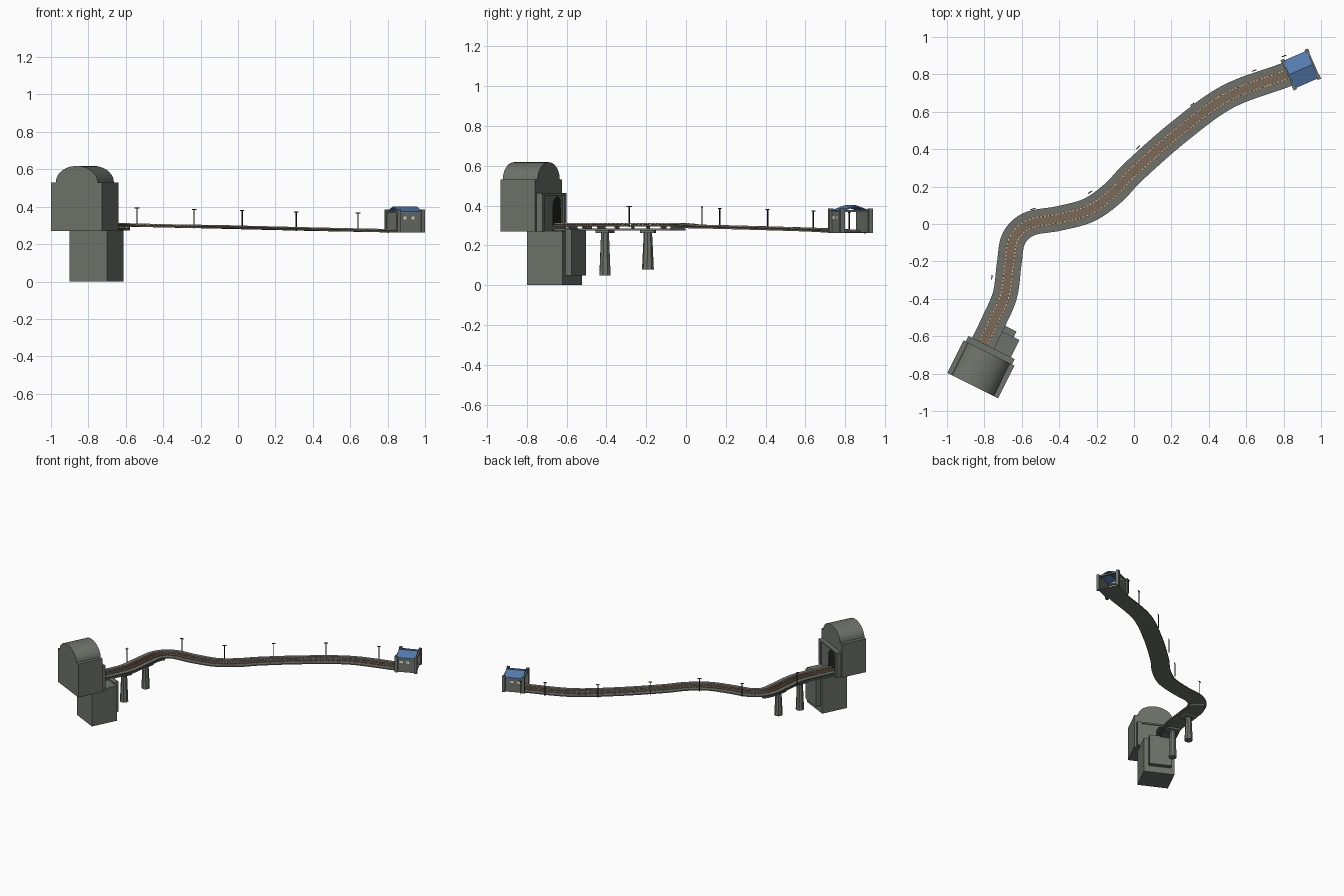
import bpy, bmesh
from math import cos, sin, pi, radians
from mathutils import Matrix, Vector

cube = bpy.data.objects.get("Cube")
if cube:
    bpy.data.objects.remove(cube)


def material(name, rgb):
    m = bpy.data.materials.new(name)
    m.use_nodes = True
    m.diffuse_color = (*rgb, 1)
    m.node_tree.nodes["Principled BSDF"].inputs["Base Color"].default_value = (*rgb, 1)
    return m


STONE = material("grey stone", (0.155, 0.17, 0.145))
BLUE = material("blue roof", (0.09, 0.2, 0.43))
WOOD = material("brown wood", (0.25, 0.12, 0.055))
STEEL = material("pale rail", (0.58, 0.52, 0.46))
DARK = material("dark metal", (0.015, 0.016, 0.015))
GLASS = material("cream window", (0.8, 0.75, 0.58))


def finish(name, bm, mat, frame=Matrix(), smooth=False):
    bmesh.ops.recalc_face_normals(bm, faces=bm.faces)
    me = bpy.data.meshes.new(name)
    bm.to_mesh(me)
    bm.free()
    me.materials.append(mat)
    ob = bpy.data.objects.new(name, me)
    ob.matrix_world = frame
    bpy.context.collection.objects.link(ob)
    if smooth:
        bpy.ops.object.select_all(action='DESELECT')
        ob.select_set(True)
        bpy.context.view_layer.objects.active = ob
        bpy.ops.object.shade_smooth_by_angle(angle=radians(25))
    return ob


def add_box(bm, x0, x1, y0, y1, z0, z1, frame=Matrix()):
    mid = Vector((x0 + x1, y0 + y1, z0 + z1)) / 2
    size = Matrix.Diagonal((x1 - x0, y1 - y0, z1 - z0, 1))
    bmesh.ops.create_cube(bm, size=1, matrix=frame @ Matrix.Translation(mid) @ size)


def box(name, mat, frame, *bounds):
    bm = bmesh.new()
    add_box(bm, *bounds)
    return finish(name, bm, mat, frame)


def prism(name, mat, frame, outline, y0, y1, smooth=False):
    """Extrude an x-z outline along local y."""
    bm = bmesh.new()
    face = bm.faces.new([bm.verts.new((x, y0, z)) for x, z in outline])
    new = bmesh.ops.extrude_face_region(bm, geom=[face])["geom"]
    bmesh.ops.translate(bm, vec=(0, y1 - y0, 0),
                        verts=[v for v in new if isinstance(v, bmesh.types.BMVert)])
    return finish(name, bm, mat, frame, smooth)


def arc(cx, rx, z, rz, n):
    """Half ellipse from the right spring to the left spring."""
    return [(cx + rx * cos(pi * i / n), z + rz * sin(pi * i / n)) for i in range(n + 1)]


def place(x, y, degrees):
    return Matrix.Translation((x, y, 0)) @ Matrix.Rotation(radians(degrees), 4, 'Z')


# Track centre line, smoothed through control points
KNOTS = [Vector(p) for p in (
    (-0.818, -0.662, .303), (-0.752, -0.525, .303), (-0.69, -0.38, .303), (-0.667, -0.21, .303),
    (-0.643, -0.078, .302), (-0.56, 0.0, .301), (-0.4, 0.03, .297), (-0.24, 0.075, .294),
    (-0.11, 0.167, .292), (0, 0.282, .289), (0.24, 0.493, .283), (0.5, 0.68, .277),
    (0.8, 0.793, .271), (0.93, 0.845, .27))]


def spline(points, steps=40):
    pts = [2 * points[0] - points[1], *points, 2 * points[-1] - points[-2]]
    out = []
    for a, b, c, d in zip(pts, pts[1:], pts[2:], pts[3:]):
        for i in range(steps):
            t = i / steps
            out.append((2 * b + (c - a) * t + (2 * a - 5 * b + 4 * c - d) * t * t
                        + (3 * b - a - 3 * c + d) * t ** 3) / 2)
    return out + [points[-1]]


def resample(points, step):
    out, travelled = [points[0]], 0
    for a, b in zip(points, points[1:]):
        travelled += (b - a).length
        if travelled >= step:
            out.append(b)
            travelled -= step
    return out


PATH = resample(spline(KNOTS), 0.02)


def frames(path):
    """A frame at each point: local x to the right, local y ahead."""
    out = []
    for i, p in enumerate(path):
        d = path[min(i + 1, len(path) - 1)] - path[max(i - 1, 0)]
        d.z = 0
        d.normalize()
        side = Vector((d.y, -d.x, 0))
        m = Matrix((side, d, Vector((0, 0, 1)))).transposed().to_4x4()
        out.append(Matrix.Translation(p) @ m)
    return out


FRAMES = frames(PATH)


def sweep(name, mat, path_frames, x0, x1, z0, z1):
    bm = bmesh.new()
    rings = [[bm.verts.new(f @ Vector((x, 0, z)))
              for x, z in ((x0, z0), (x1, z0), (x1, z1), (x0, z1))] for f in path_frames]
    for a, b in zip(rings, rings[1:]):
        for i in range(4):
            j = (i + 1) % 4
            bm.faces.new((a[i], a[j], b[j], b[i]))
    bm.faces.new(rings[0])
    bm.faces.new(rings[-1])
    return finish(name, bm, mat)


# Track bed, sleepers and rails
bed = [f for f in FRAMES if f.translation.y > -0.645 and f.translation.x < 0.86]
sweep("track_bed", STONE, bed, -0.066, 0.066, -0.008, 0)
for side, label in ((-1, "left"), (1, "right")):
    x = side * 0.023
    sweep(label + "_rail", STEEL, FRAMES, x - 0.003, x + 0.003, 0.004, 0.01)
bm = bmesh.new()
for f in FRAMES:
    add_box(bm, -0.035, 0.035, -0.005, 0.005, -0.001, 0.005, f)
finish("sleepers", bm, WOOD)

# Bridge deck, spacer blocks and tapered piers
bridge = [f for f in bed if f.translation.y < -0.04]
sweep("bridge_deck", STONE, bridge, -0.055, 0.055, -0.028, -0.018)
bm = bmesh.new()
for f in bridge[::4]:
    add_box(bm, -0.05, 0.05, -0.004, 0.004, -0.02, -0.006, f)
finish("deck_spacers", bm, STONE)
for label, y, foot in (("near", -0.4, 0.05), ("far", -0.2, 0.08)):
    f = min(FRAMES, key=lambda g: abs(g.translation.y - y))
    base = Matrix.Translation((f.translation.x, f.translation.y, 0)) @ f.to_3x3().to_4x4()
    bm = bmesh.new()
    bmesh.ops.create_cone(bm, cap_ends=True, segments=8, radius1=0.03, radius2=0.021,
                          depth=0.265 - foot,
                          matrix=Matrix.Translation((0, 0, (0.265 + foot) / 2)))
    add_box(bm, -0.045, 0.045, -0.035, 0.035, 0.262, 0.277)
    finish(label + "_bridge_pier", bm, STONE, base)

# Line-side poles with a short crossbar
POLES = ((-0.76, -0.285), (-0.54, 0.08), (-0.235, 0.17), (0.022, 0.41),
         (0.312, 0.64), (0.642, 0.82), (0.802, 0.898))
bm = bmesh.new()
for x, y in POLES:
    spot = Vector((x, y, 0))
    f = min(FRAMES, key=lambda g: (g.translation.xy - spot.xy).length)
    m = f.copy()
    m.translation = (x, y, f.translation.z)
    add_box(bm, -0.0025, 0.0025, -0.0025, 0.0025, -0.01, 0.095, m)
    add_box(bm, -0.0025, 0.0025, -0.013, 0.013, 0.09, 0.095, m)
finish("line_poles", bm, DARK)

# Tunnel block with barrel top, on a lower abutment
TUNNEL = place(-0.8125, -0.764, -26.5)
body = [(-0.152, 0.27), (0.152, 0.27), (0.152, 0.53)] + arc(0, 0.125, 0.53, 0.088, 20) + [(-0.152, 0.53)]
prism("tunnel_block", STONE, TUNNEL, body, -0.112, 0.083, True)
box("abutment", STONE, TUNNEL, -0.107, 0.115, 0.018, 0.218, 0, 0.272)
box("abutment_panel", STONE, TUNNEL, -0.081, 0.081, 0.215, 0.252, 0.05, 0.283)

# Portal wall with an arched mouth, side pillars and coping
MOUTH = -0.048
portal = [(-0.135, 0.27), (-0.135, 0.455), (0.135, 0.455), (0.135, 0.27), (MOUTH + 0.05, 0.27)]
portal += arc(MOUTH, 0.05, 0.39, 0.055, 12) + [(MOUTH - 0.05, 0.27)]
prism("portal_wall", STONE, TUNNEL, portal, 0.08, 0.108)
for label, x in (("left", -0.122), ("right", 0.122)):
    box(label + "_portal_pillar", STONE, TUNNEL, x - 0.014, x + 0.014, 0.08, 0.115, 0.27, 0.452)
box("portal_coping", STONE, TUNNEL, -0.138, 0.138, 0.08, 0.115, 0.45, 0.462)
box("tunnel_darkness", DARK, TUNNEL, MOUTH - 0.052, MOUTH + 0.052, 0.095, 0.102, 0.275, 0.447)

# Train shed: open end frames, floor, side walls, windows and gabled roof
SHED = place(0.892, 0.826, -66.5)
W, IN, BASE = 0.085, 0.064, 0.262
end = [(-W, BASE), (-W, 0.378), (W, 0.378), (W, BASE),
       (IN, BASE), (IN, 0.367), (-IN, 0.367), (-IN, BASE)]
for label, y in (("front", -0.07), ("back", 0.07)):
    prism(label + "_shed_frame", STONE, SHED, end, y - 0.007, y + 0.007)
    for side, x in (("left", -0.077), ("right", 0.077)):
        box(f"{label}_{side}_shed_post", STONE, SHED,
            x - 0.011, x + 0.011, y - 0.01, y + 0.01, BASE, 0.386)
box("shed_floor", STONE, SHED, -0.07, 0.07, -0.07, 0.07, BASE, 0.268)
for label, s in (("left", -1), ("right", 1)):
    lo, hi = sorted((s * 0.064, s * 0.076))
    box(label + "_shed_wall", STONE, SHED, lo, hi, -0.064, 0.064, BASE, 0.375)
    for n, y in enumerate((-0.035, 0.012)):
        lo, hi = sorted((s * 0.074, s * 0.078))
        box(f"{label}_shed_window_{n + 1}", GLASS, SHED, lo, hi, y - 0.011, y + 0.011, 0.332, 0.348)
roof = [(-0.08, 0.375), (0, 0.402), (0.08, 0.375), (0.08, 0.369), (0, 0.395), (-0.08, 0.369)]
prism("shed_roof", BLUE, SHED, roof, -0.069, 0.069)
